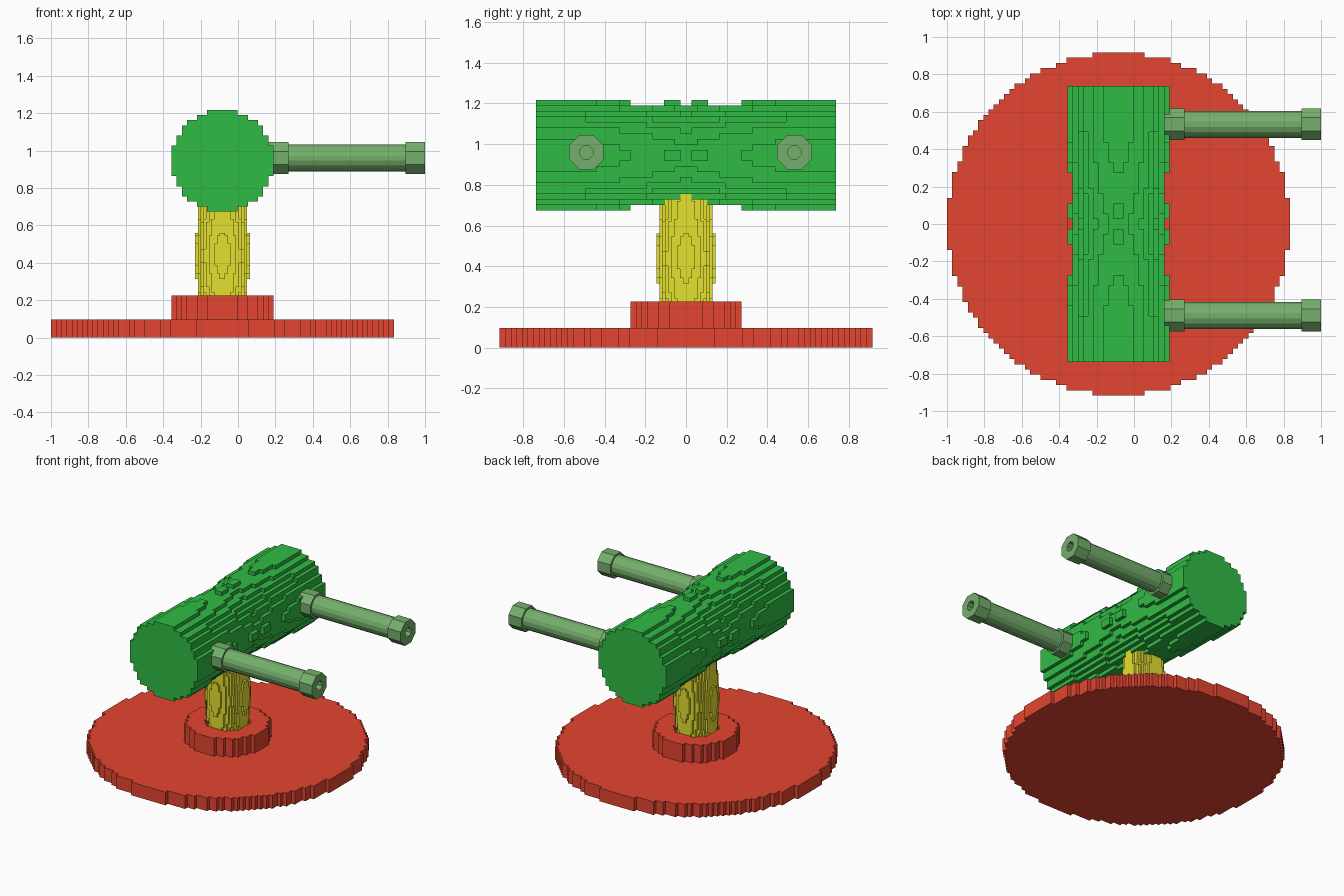
import bpy, bmesh, math
from itertools import product

if "Cube" in bpy.data.objects:
    bpy.data.objects.remove(bpy.data.objects["Cube"])

CX = -0.083          # axis of base, post and barrel
BARREL_Z = 0.945


def material(name, rgb):
    m = bpy.data.materials.new(name)
    m.diffuse_color = (*rgb, 1)
    m.use_nodes = True
    m.node_tree.nodes["Principled BSDF"].inputs["Base Color"].default_value = m.diffuse_color
    return m


RED = material("red", (0.78, 0.06, 0.03))
GREEN = material("green", (0.03, 0.5, 0.06))
YELLOW = material("yellow", (0.78, 0.75, 0.03))
DARK = material("dark_green", (0.18, 0.43, 0.15))


def finish(bm, name, mat):
    bmesh.ops.recalc_face_normals(bm, faces=bm.faces)
    me = bpy.data.meshes.new(name)
    bm.to_mesh(me)
    bm.free()
    me.materials.append(mat)
    ob = bpy.data.objects.new(name, me)
    bpy.context.collection.objects.link(ob)
    return ob


def blocks(name, mat, lo, hi, counts, inside):
    """Stepped solid: fill a grid where inside(x, y, z) holds, keep its skin."""
    size = [(hi[a] - lo[a]) / counts[a] for a in range(3)]
    pos = lambda c, off: [lo[a] + (c[a] + off) * size[a] for a in range(3)]
    cells = {c for c in product(*map(range, counts)) if inside(*pos(c, 0.5))}
    bm, verts = bmesh.new(), {}

    def vert(c):
        if c not in verts:
            verts[c] = bm.verts.new(pos(c, 0))
        return verts[c]

    for c in sorted(cells):
        for a in range(3):
            for side in (0, 1):
                n = list(c)
                n[a] += 2 * side - 1
                if tuple(n) in cells:
                    continue
                quad = []
                for du, dv in ((0, 0), (1, 0), (1, 1), (0, 1)):
                    p = list(c)
                    p[a] += side
                    p[(a + 1) % 3] += du
                    p[(a + 2) % 3] += dv
                    quad.append(vert(tuple(p)))
                bm.faces.new(quad if side else quad[::-1])
    return finish(bm, name, mat)


def turned(name, mat, profile, sides, y, z):
    """Faceted turning about an x-parallel axis; profile is (x, flat radius)."""
    bm = bmesh.new()
    k = 1 / math.cos(math.pi / sides)
    rings = []
    for x, r in profile:
        angles = [(i + 0.5) * math.tau / sides for i in range(sides)]
        rings.append([bm.verts.new((x, y + r * k * math.cos(t), z + r * k * math.sin(t)))
                      for t in angles])
    for r0, r1 in zip(rings, rings[1:]):
        for i in range(sides):
            j = (i + 1) % sides
            bm.faces.new((r0[i], r0[j], r1[j], r1[i]))
    bm.faces.new(rings[0])
    bm.faces.new(rings[-1])
    return finish(bm, name, mat)


# Base disc and raised collar around the post
R = 0.917
blocks("base_disc", RED, (CX - R, -R, 0), (CX + R, R, 0.096), (66, 66, 1),
       lambda x, y, z: math.hypot(x - CX, y) < R * 0.9985)
C = 0.273
blocks("base_collar", RED, (CX - C, -C, 0.096), (CX + C, C, 0.226), (20, 20, 1),
       lambda x, y, z: 0.15 < math.hypot(x - CX, y) < C)

# Slightly bulging post
P = 0.146
blocks("post", YELLOW, (CX - P, -P, 0.096), (CX + P, P, 0.88), (20, 20, 54),
       lambda x, y, z: math.hypot(x - CX, y) < 0.147 - 0.064 * abs(z - 0.44))

# Horizontal barrel with a gentle waist and small bumps at its middle
B, L = 0.272, 0.737
CELL = B / 10


def in_barrel(x, y, z):
    u, w, d = abs(x - CX), abs(z - BARREL_Z), abs(y)
    bump = 0.035 < d < 0.11 and min(u, w) < CELL
    r = B if bump else 0.274 - 0.038 * (1 - d / L) ** 2
    return math.hypot(u, w) < r


blocks("barrel", GREEN, (CX - B, -L, BARREL_Z - B), (CX + B, L, BARREL_Z + B),
       (20, 54, 20), in_barrel)

# Two handles, each a rod with a flange at both ends
for side, y in (("front", -0.49), ("back", 0.533)):
    z = 0.96
    turned(side + "_handle_rod", DARK, [(0.1, 0.072), (0.95, 0.072)] [:1] + [(0.91, 0.072)], 16, y, z)
    turned(side + "_handle_root_flange", DARK, [(0.12, 0.085), (0.27, 0.085)], 8, y, z)
    turned(side + "_handle_tip_flange", DARK,
           [(0.895, 0.085), (1.0, 0.085), (1.0, 0.032), (0.92, 0.032)], 8, y, z)
